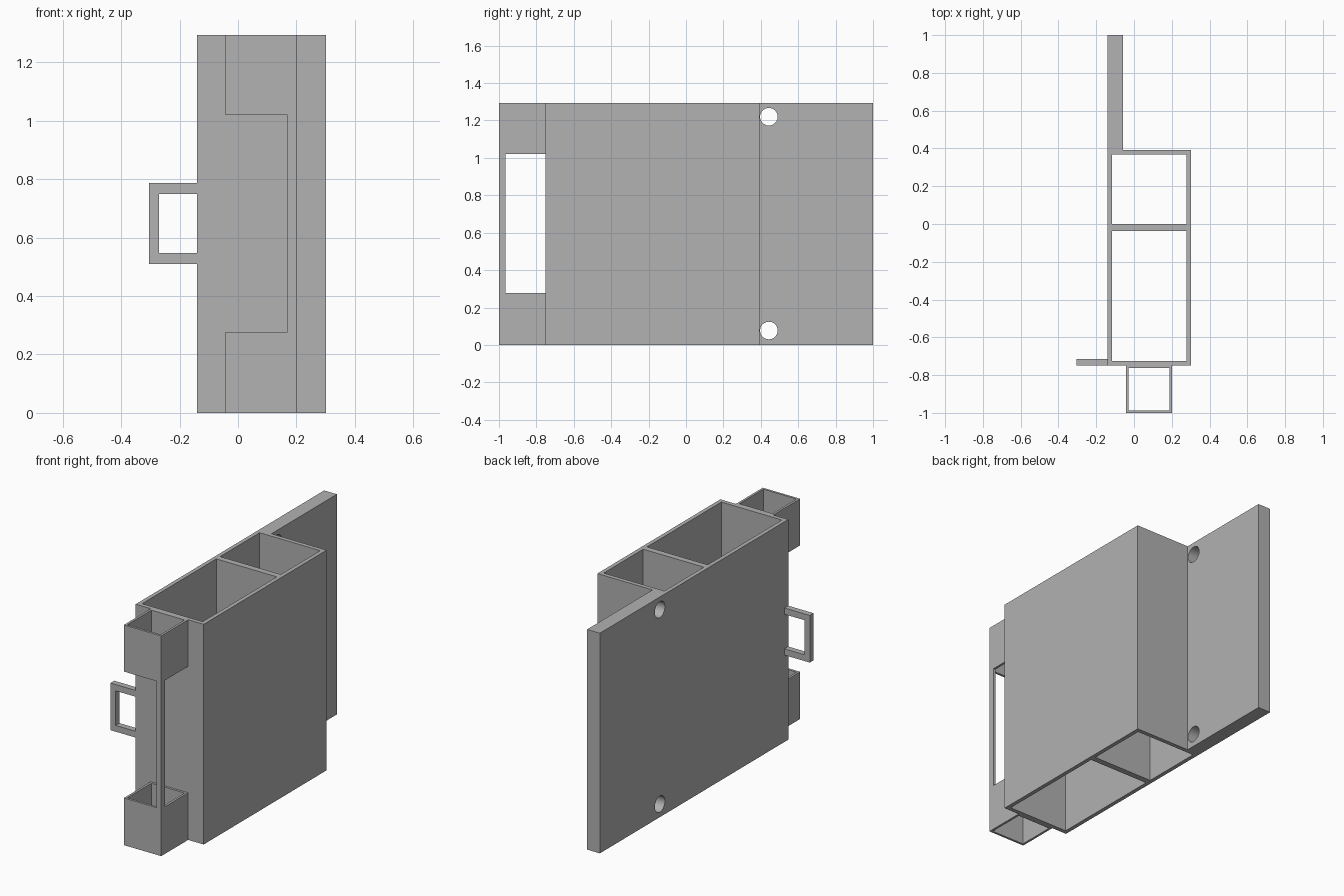
import bpy, bmesh, math
from mathutils import Matrix

if "Cube" in bpy.data.objects:
    bpy.data.objects.remove(bpy.data.objects["Cube"])

H = 1.294
grey = bpy.data.materials.new("plain grey")
grey.diffuse_color = (0.445, 0.445, 0.445, 1)
grey.use_nodes = True
grey.node_tree.nodes["Principled BSDF"].inputs["Base Color"].default_value = grey.diffuse_color


def rect(x0, x1, y0, y1):
    return [(x0, y0), (x1, y0), (x1, y1), (x0, y1)]


def prism(name, loops, lo, hi, along_y=False):
    """Extrude a flat profile (first loop outer, the rest holes) along z or y."""
    cu = bpy.data.curves.new(name, 'CURVE')
    cu.dimensions = '2D'
    cu.fill_mode = 'BOTH'
    cu.extrude = (hi - lo) / 2
    for pts in loops:
        sp = cu.splines.new('POLY')
        sp.points.add(len(pts) - 1)
        for p, (a, b) in zip(sp.points, pts):
            p.co = (a, b, 0, 1)
        sp.use_cyclic_u = True
    tmp = bpy.data.objects.new(name + "_profile", cu)
    bpy.context.collection.objects.link(tmp)
    bpy.context.view_layer.update()
    me = bpy.data.meshes.new_from_object(
        tmp.evaluated_get(bpy.context.evaluated_depsgraph_get()))
    bpy.data.objects.remove(tmp)
    bm = bmesh.new()
    bm.from_mesh(me)
    bmesh.ops.remove_doubles(bm, verts=bm.verts, dist=1e-4)
    bm.transform(Matrix.Translation((0, 0, (lo + hi) / 2)))
    if along_y:
        for v in bm.verts:
            x, z, y = v.co
            v.co = (x, y, z)
    bmesh.ops.recalc_face_normals(bm, faces=bm.faces)
    bm.to_mesh(me)
    bm.free()
    for p in me.polygons:
        p.use_smooth = False
    me.materials.clear()
    me.materials.append(grey)
    ob = bpy.data.objects.new(name, me)
    bpy.context.collection.objects.link(ob)
    return ob


# Twin-chamber housing with its mounting plate
body = prism("housing", [
    [(-0.14, -0.75), (0.302, -0.75), (0.302, 0.392), (-0.057, 0.392),
     (-0.057, 1.0), (-0.14, 1.0)],
    rect(-0.116, 0.278, -0.725, -0.036),
    rect(-0.116, 0.278, 0.0, 0.367)], 0, H)

# Screw holes through the mounting plate
for z in (0.077, 1.22):
    bpy.ops.mesh.primitive_cylinder_add(
        vertices=48, radius=0.047, depth=0.14,
        location=(-0.1, 0.443, z), rotation=(0, math.pi / 2, 0))
    cutter = bpy.context.object
    cutter.name = "screw_hole_cutter"
    cutter.data.materials.append(grey)
    cutter.hide_render = True
    cutter.hide_set(True)
    cut = body.modifiers.new("screw hole", 'BOOLEAN')
    cut.operation = 'DIFFERENCE'
    cut.solver = 'EXACT'
    cut.object = cutter

# Front channel: closed sleeves at both ends, joined by a thin corner post
X0, X1, Y0, Y1, W = -0.042, 0.201, -1.0, -0.75, 0.0135
for name, lo, hi in (("lower_sleeve", 0, 0.277), ("upper_sleeve", 1.02, H)):
    prism(name, [rect(X0, X1, Y0, Y1),
                 rect(X0 + W, X1 - W, Y0 + W, Y1 - W)], lo, hi)
prism("corner_post", [[(0.169, Y0), (X1, Y0), (X1, -0.965), (X1 - W, -0.965),
                       (X1 - W, Y0 + W), (0.169, Y0 + W)]], 0.277, 1.02)

# Side loop handle
prism("side_handle", [[(-0.14, 0.51), (-0.304, 0.51), (-0.304, 0.787),
                       (-0.14, 0.787), (-0.14, 0.75), (-0.27, 0.75),
                       (-0.27, 0.547), (-0.14, 0.547)]], -0.75, -0.715, True)
